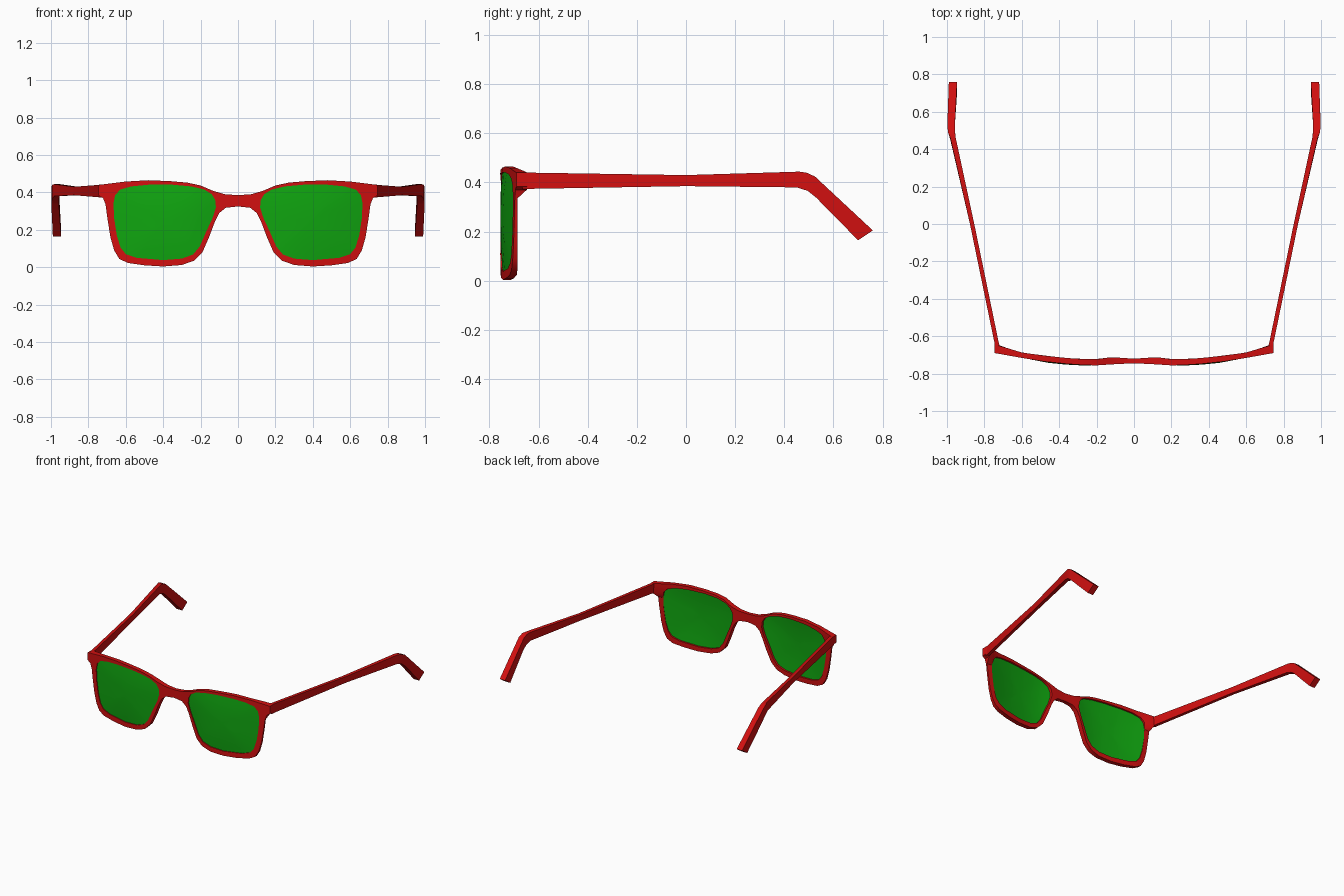
import bpy, bmesh, math
from mathutils import Vector

if "Cube" in bpy.data.objects:
    bpy.data.objects.remove(bpy.data.objects["Cube"])


def material(name, rgb):
    m = bpy.data.materials.new(name)
    m.diffuse_color = (*rgb, 1)
    m.use_nodes = True
    m.node_tree.nodes["Principled BSDF"].inputs["Base Color"].default_value = m.diffuse_color
    return m


RED = material("red plastic", (0.64, 0.005, 0.005))
GREEN = material("green lens", (0.005, 0.38, 0.005))

# Front outlines (x, z) of the right half
OUTER = [(0, .385), (.07, .39), (.13, .407), (.2, .437), (.27, .452), (.36, .46),
         (.48, .465), (.6, .458), (.68, .448), (.745, .44), (.745, .383), (.722, .37),
         (.708, .335), (.698, .26), (.682, .16), (.662, .09), (.635, .045), (.59, .023),
         (.5, .01), (.4, .004), (.3, .012), (.235, .035), (.19, .08), (.155, .16),
         (.125, .24), (.1, .29), (.065, .318), (0, .325)]
LENS = [(.118, .32), (.122, .36), (.14, .39), (.18, .415), (.25, .432), (.35, .441),
        (.48, .441), (.57, .432), (.63, .415), (.657, .385), (.666, .34), (.662, .26),
        (.648, .17), (.628, .105), (.6, .07), (.54, .05), (.4, .038), (.3, .046),
        (.24, .068), (.205, .11), (.17, .19), (.135, .265)]
# Wrap of the front and back surfaces, as (x, y)
FRONT = [(0, -.745), (.1, -.749), (.2, -.756), (.3, -.753), (.45, -.74), (.6, -.716), (.745, -.69)]
BACK = [(0, -.72), (.09, -.714), (.13, -.713), (.2, -.723), (.3, -.722), (.45, -.708),
        (.6, -.687), (.65, -.678), (.705, -.65), (.745, -.645)]


def interp(table, x):
    x = abs(x)
    for (a, ya), (b, yb) in zip(table, table[1:]):
        if x <= b:
            return ya + (yb - ya) * (x - a) / (b - a)
    return table[-1][1]


def back_y(x, z):
    y = interp(BACK, x)
    return y if z > .36 else min(y, -.686)


def finish(name, bm, mat, angle=35):
    bmesh.ops.recalc_face_normals(bm, faces=bm.faces)
    me = bpy.data.meshes.new(name)
    bm.to_mesh(me)
    bm.free()
    me.materials.append(mat)
    ob = bpy.data.objects.new(name, me)
    bpy.context.collection.objects.link(ob)
    bpy.ops.object.select_all(action='DESELECT')
    ob.select_set(True)
    bpy.context.view_layer.objects.active = ob
    bpy.ops.object.shade_smooth_by_angle(angle=math.radians(angle))
    return ob


# Frame front: outline with two lens holes, thickened and wrapped
bm = bmesh.new()
loops = [OUTER + [(-x, z) for x, z in reversed(OUTER[1:-1])],
         LENS, [(-x, z) for x, z in LENS]]
for pts in loops:
    vs = [bm.verts.new((x, 0, z)) for x, z in pts]
    for i, v in enumerate(vs):
        bm.edges.new((v, vs[i - 1]))
bmesh.ops.triangle_fill(bm, use_beauty=True, edges=bm.edges[:], normal=(0, -1, 0))
front = bm.verts[:]
res = bmesh.ops.extrude_face_region(bm, geom=bm.faces[:], use_keep_orig=True)
for v in res["geom"]:
    if isinstance(v, bmesh.types.BMVert):
        v.co.y = back_y(v.co.x, v.co.z)
for v in front:
    v.co.y = interp(FRONT, v.co.x)
finish("frame_front", bm, RED)

# Lenses: slightly bulged shells made of shrinking rings, front and back skins
CX, CZ = .39, .25


def lens(name, s):
    bm = bmesh.new()
    skins = []
    for off in (.006, .018):
        rings = []
        for r in (1, .8, .55, .28):
            ring = []
            for x, z in LENS:
                px, pz = CX + (x - CX) * r, CZ + (z - CZ) * r
                y = interp(FRONT, px) + off - .01 * (1 - r * r)
                ring.append(bm.verts.new((s * px, y, pz)))
            rings.append(ring)
        for a, b in zip(rings, rings[1:]):
            for i in range(len(a)):
                bm.faces.new((a[i - 1], a[i], b[i], b[i - 1]))
        c = bm.verts.new((s * CX, interp(FRONT, CX) + off - .01, CZ))
        for i in range(len(LENS)):
            bm.faces.new((rings[-1][i - 1], rings[-1][i], c))
        skins.append(rings[0])
    a, b = skins
    for i in range(len(a)):
        bm.faces.new((a[i - 1], a[i], b[i], b[i - 1]))
    finish(name, bm, GREEN)


# Temples: box sections (inner x, outer x, bottom y, bottom z, top y, top z)
ARM = [(.715, .742, -.665, .373, -.665, .441),
       (.722, .745, -.64, .374, -.64, .440),
       (.854, .877, 0, .385, 0, .430),
       (.953, .982, .45, .380, .46, .444),
       (.957, .994, .495, .366, .49, .440),
       (.958, .998, .53, .338, .525, .424),
       (.946, .990, .70, .165, .76, .205)]


def temple(name, s):
    bm = bmesh.new()
    prev = None
    for xi, xo, yb, zb, yt, zt in ARM:
        ring = [bm.verts.new(p) for p in ((s * xi, yb, zb), (s * xo, yb, zb),
                                          (s * xo, yt, zt), (s * xi, yt, zt))]
        if prev:
            for i in range(4):
                bm.faces.new((prev[i - 1], prev[i], ring[i], ring[i - 1]))
        else:
            bm.faces.new(ring)
        prev = ring
    bm.faces.new(prev)
    finish(name, bm, RED, 30)


for side, s in (("right", 1), ("left", -1)):
    lens("lens_" + side, s)
    temple("temple_" + side, s)
